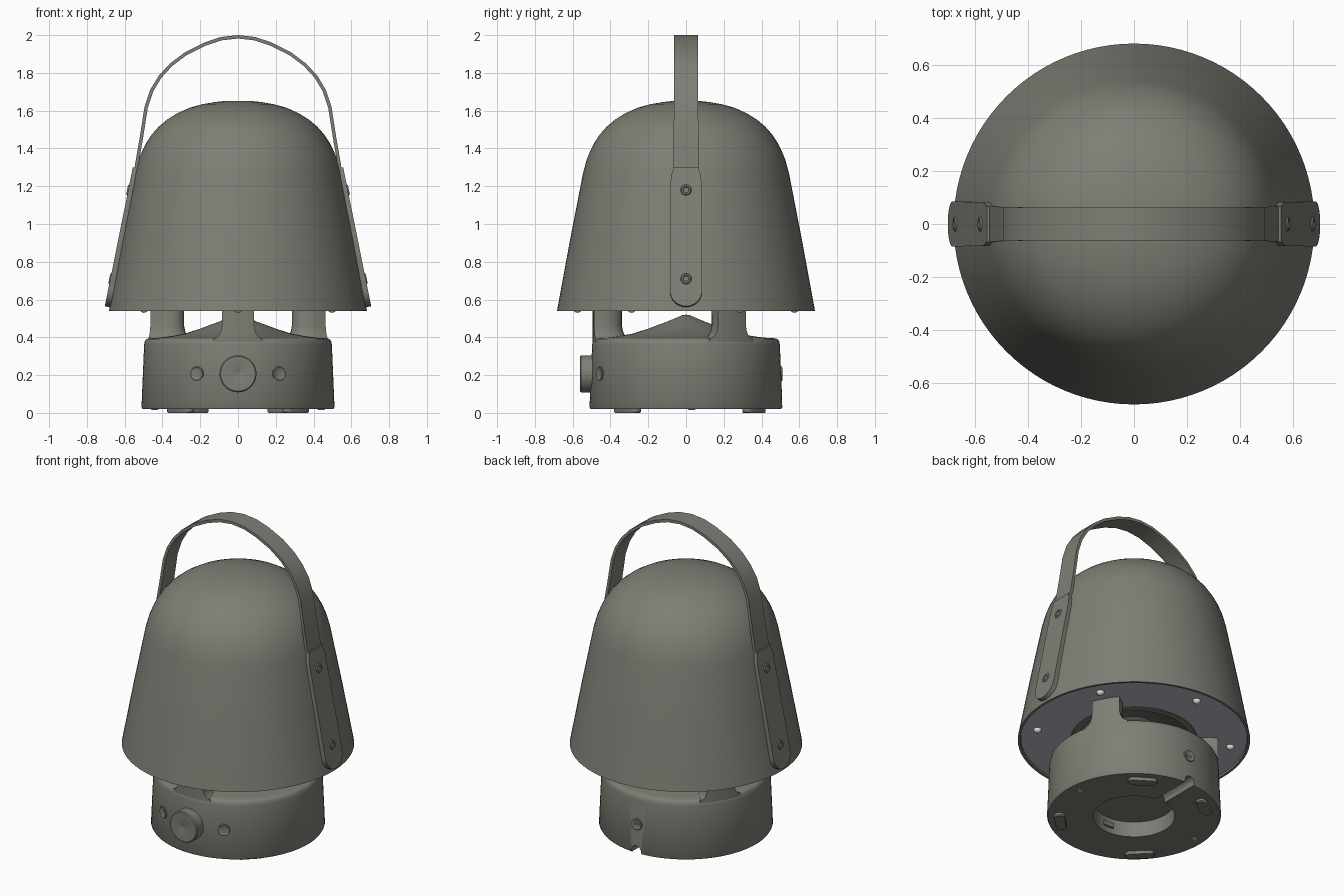
import bpy, bmesh, math
from mathutils import Vector, Matrix

if "Cube" in bpy.data.objects:
    bpy.data.objects.remove(bpy.data.objects["Cube"])


def material(name, rgb):
    m = bpy.data.materials.new(name)
    m.diffuse_color = (*rgb, 1)
    m.use_nodes = True
    m.node_tree.nodes["Principled BSDF"].inputs["Base Color"].default_value = m.diffuse_color
    return m


BODY = material("olive grey", (0.21, 0.21, 0.18))
PLATE = material("pale blue grey", (0.50, 0.51, 0.56))
WHITE = material("white", (0.95, 0.95, 0.95))


def finish(name, bm, mat, angle=35):
    bmesh.ops.remove_doubles(bm, verts=bm.verts, dist=1e-5)
    bmesh.ops.recalc_face_normals(bm, faces=bm.faces)
    me = bpy.data.meshes.new(name)
    bm.to_mesh(me)
    bm.free()
    me.materials.append(mat)
    me.shade_smooth()
    me.set_sharp_from_angle(angle=math.radians(angle))
    ob = bpy.data.objects.new(name, me)
    bpy.context.collection.objects.link(ob)
    return ob


def skin(bm, rings, closed=True):
    """Join a list of equal-length rings of points with quads."""
    rows = [[bm.verts.new(p) for p in r] for r in rings]
    n = len(rows[0])
    for a, b in zip(rows, rows[1:]):
        for i in range(n if closed else n - 1):
            j = (i + 1) % n
            bm.faces.new((a[i], a[j], b[j], b[i]))
    return rows


def lathe(name, profile, mat, loc=(0, 0, 0), axis=(0, 0, 1), seg=96):
    """Spin (radius, height) points round an axis."""
    bm = bmesh.new()
    skin(bm, [[(r * math.cos(2 * math.pi * i / seg), r * math.sin(2 * math.pi * i / seg), z)
               for i in range(seg)] for r, z in profile])
    bmesh.ops.remove_doubles(bm, verts=bm.verts, dist=1e-5)
    bm.transform(Matrix.Translation(loc) @ Vector(axis).to_track_quat('Z', 'Y').to_matrix().to_4x4())
    return finish(name, bm, mat)


def ribbon(name, pts, thick, mat):
    """Flat strap through (x, z, half width) points on its outer face."""
    bm = bmesh.new()
    rings = []
    for i, (x, z, w) in enumerate(pts):
        a, b = pts[max(i - 1, 0)], pts[min(i + 1, len(pts) - 1)]
        t = Vector((b[0] - a[0], b[1] - a[1])).normalized()
        nx, nz = -t.y * thick, t.x * thick          # inward
        rings.append([(x, -w, z), (x, w, z), (x + nx, w, z + nz), (x + nx, -w, z + nz)])
    rows = skin(bm, rings)
    bm.faces.new(rows[0])
    bm.faces.new(rows[-1])
    return finish(name, bm, mat)


# Bell-shaped shade
lathe("shade", [(0, 1.652), (0.06, 1.652), (0.12, 1.646), (0.19, 1.634), (0.255, 1.616), (0.32, 1.587),
                (0.375, 1.553), (0.42, 1.515), (0.457, 1.473), (0.485, 1.43), (0.508, 1.385),
                (0.526, 1.34), (0.545, 1.27), (0.615, 0.91), (0.683, 0.54), (0.668, 0.54),
                (0.664, 0.556)], BODY)

# Underside of the shade: ring plate, speaker cone and small lamps
lathe("underside_plate", [(0.665, 0.552), (0.36, 0.552), (0.36, 0.56)], PLATE)
lathe("speaker_cone", [(0.37, 0.551), (0.365, 0.547), (0.33, 0.547), (0.31, 0.57), (0.12, 0.63),
                       (0.08, 0.61), (0, 0.605)], BODY)
for k in range(6):
    a = math.radians(30 + 60 * k)
    lathe(f"lamp_{k + 1}", [(0.024 * math.cos(t * math.pi / 10), 0.022 * math.sin(t * math.pi / 10))
                            for t in range(6)], WHITE,
          (0.575 * math.cos(a), 0.575 * math.sin(a), 0.552), (0, 0, -1), 20)

# Base with sound cone on top and a recess underneath
base = lathe("base", [(0, 0.52), (0.02, 0.517), (0.10, 0.483), (0.20, 0.446), (0.28, 0.42), (0.36, 0.405),
                      (0.43, 0.397), (0.47, 0.395), (0.484, 0.391), (0.493, 0.38), (0.497, 0.36),
                      (0.511, 0.03), (0.505, 0.02), (0.24, 0.02), (0.24, 0.12), (0, 0.12)], BODY)

# Cable channel cut out to the back
bm = bmesh.new()
arch = [(-0.034, -0.05)] + [(-0.034 * math.cos(i * math.pi / 8), 0.035 + 0.034 * math.sin(i * math.pi / 8))
                            for i in range(9)] + [(0.034, -0.05)]
rows = skin(bm, [[(x, y, z) for x, z in arch] for y in (0.2, 0.6)])
for r in rows:
    bm.faces.new(r)
cutter = finish("channel_cutter", bm, BODY)
cutter.hide_render = True
mod = base.modifiers.new("channel", 'BOOLEAN')
mod.object, mod.operation, mod.solver = cutter, 'DIFFERENCE', 'EXACT'
bpy.context.view_layer.objects.active = base
bpy.ops.object.modifier_apply(modifier=mod.name)
bpy.data.objects.remove(cutter)
base.data.set_sharp_from_angle(angle=math.radians(35))

# Three pillars: flush outside, round inside, flared at the foot
for k, ang in enumerate((-90, 30, 150)):
    bm = bmesh.new()
    rings = []
    for z, w in ((0.36, 0.14), (0.39, 0.13), (0.397, 0.115), (0.41, 0.102), (0.43, 0.092), (0.46, 0.086),
                 (0.56, 0.085)):
        ring = [(math.sqrt(0.494 ** 2 - u * u), u, z) for u in (w * i / 4 for i in range(-4, 5))]
        side = ring[-1][0]
        depth = side - 0.425 + w
        for i in range(1, 14):
            t = math.pi * i / 14
            ring.append((side - depth * math.sin(t) ** 0.8, w * math.cos(t), z))
        rings.append(ring)
    skin(bm, rings)
    bm.transform(Matrix.Rotation(math.radians(ang), 4, 'Z'))
    finish(f"pillar_{k + 1}", bm, BODY, 50)

# Front dial, side buttons and the rear button
lathe("dial", [(0, 0.064), (0.005, 0.066), (0.092, 0.066), (0.098, 0.06), (0.098, 0)], BODY,
      (0, -0.495, 0.207), (0, -1, 0), 48)
button = [(0, 0.004), (0.026, 0.004), (0.034, 0.008), (0.038, 0.005), (0.038, -0.03)]
for name, a in (("button_left", -115.5), ("button_right", -64.5), ("rear_button", 90)):
    d = Vector((math.cos(math.radians(a)), math.sin(math.radians(a)), 0))
    lathe(name, button, BODY, d * 0.502 + Vector((0, 0, 0.207)), d, 32)
for k, dx in enumerate((-0.012, 0.012)):
    lathe(f"rear_pin_{k + 1}", [(0, 0.009), (0.007, 0.009), (0.007, 0)], BODY, (dx, 0.502, 0.207), (0, 1, 0), 12)

# Socket inside the base recess
bm = bmesh.new()
bmesh.ops.create_cube(bm, size=1, matrix=Matrix.Translation((0, -0.235, 0.07)) @ Matrix.Diagonal((0.07, 0.02, 0.03, 1)))
finish("socket", bm, BODY)

# Feet and underside screws
for k, (x, y) in enumerate(((0.235, 0.36), (-0.235, 0.36), (0.305, -0.31), (-0.305, -0.31))):
    bm = bmesh.new()
    outline = []
    for i in range(20):
        t = 2 * math.pi * (i + 0.5) / 20
        outline.append((0.032 * math.cos(t), 0.032 * math.sin(t) + math.copysign(0.055, math.sin(t))))
    rows = skin(bm, [[(px * s, py * s, z) for px, py in outline] for s, z in ((1, 0.03), (1, 0.006), (0.93, 0))])
    bm.faces.new(rows[-1])
    bm.transform(Matrix.Translation((x, y, 0)) @ Matrix.Rotation(math.atan2(y, x), 4, 'Z'))
    finish(f"foot_{k + 1}", bm, BODY)
for s in (-1, 1):
    lathe("base_screw_left" if s < 0 else "base_screw_right", [(0, 0.004), (0.016, 0.004), (0.02, 0)], PLATE,
          (0.44 * s, 0.03, 0.02), (0, 0, -1), 20)

# Handle loop
half = [(0.557, 1.22, 0.068), (0.546, 1.31, 0.068), (0.52, 1.46, 0.066), (0.495, 1.62, 0.064),
        (0.465, 1.71, 0.064), (0.42, 1.785, 0.063), (0.36, 1.85, 0.063), (0.28, 1.91, 0.063),
        (0.18, 1.96, 0.063), (0.09, 1.99, 0.063)]
ribbon("handle", half + [(0, 2.0, 0.063)] + [(-x, z, w) for x, z, w in reversed(half)], 0.018, BODY)

# Wider strap ends with two screws each
foot, top = Vector((0.705, 0.565)), Vector((0.557, 1.30))
length = (top - foot).length
widths = [(0.085 * (1 - math.cos(i * math.pi / 16)), 0.085 * math.sin(i * math.pi / 16)) for i in range(1, 9)]
widths = [(0, 0.01)] + widths + [(length - 0.09, 0.083), (length - 0.04, 0.078), (length - 0.02, 0.07), (length, 0.068)]
for s, side in ((1, "right"), (-1, "left")):
    pts = []
    for d, w in widths:
        p = foot.lerp(top, d / length)
        pts.append((s * p.x, p.y, w))
    ribbon(f"strap_{side}", pts, 0.03 * s, BODY)
    for z, where in ((0.71, "lower"), (1.18, "upper")):
        p = foot.lerp(top, (z - foot.y) / (top.y - foot.y))
        lathe(f"strap_screw_{where}_{side}", [(0, 0.001), (0.014, 0.001), (0.017, 0.006), (0.025, 0.006), (0.029, 0)],
              BODY, (s * p.x, 0, z), (s * 0.98, 0, 0.2), 24)
